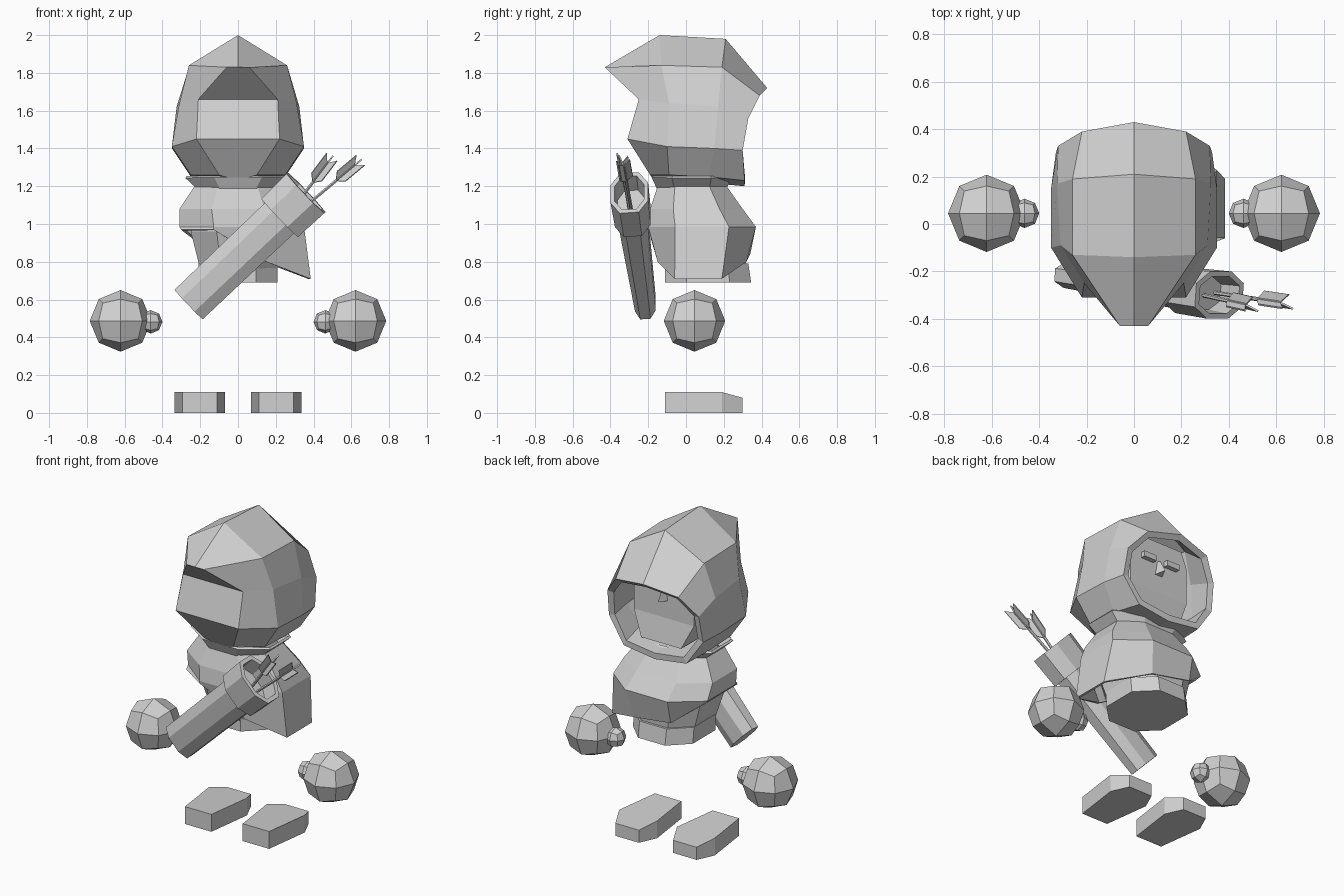
import bpy, bmesh, math
from mathutils import Vector, Matrix

cube = bpy.data.objects.get("Cube")
if cube:
    bpy.data.objects.remove(cube, do_unlink=True)

clay = bpy.data.materials.new("light_grey")
clay.use_nodes = True
GREY = (0.64, 0.64, 0.64, 1)
clay.diffuse_color = GREY
clay.node_tree.nodes["Principled BSDF"].inputs["Base Color"].default_value = GREY


def finish(name, bm):
    bmesh.ops.recalc_face_normals(bm, faces=bm.faces)
    me = bpy.data.meshes.new(name)
    bm.to_mesh(me)
    bm.free()
    me.materials.append(clay)
    ob = bpy.data.objects.new(name, me)
    bpy.context.scene.collection.objects.link(ob)
    return ob


def loft(name, rings, bottom=True, top=True):
    """Skin a list of equal-length closed rings."""
    bm = bmesh.new()
    vs = [[bm.verts.new(p) for p in r] for r in rings]
    n = len(vs[0])
    for a, b in zip(vs, vs[1:]):
        for i in range(n):
            j = (i + 1) % n
            bm.faces.new((a[i], a[j], b[j], b[i]))
    if bottom:
        bm.faces.new(vs[0])
    if top:
        bm.faces.new(vs[-1])
    return finish(name, bm)


def shell(ob, t):
    m = ob.modifiers.new("thickness", 'SOLIDIFY')
    m.thickness = t
    m.offset = -1


def octagon(x0, x1, y0, y1, z, kx=0.45, ky=0.5):
    """Eight-sided ring; z may be one height or eight."""
    xc, yc = (x0 + x1) / 2, (y0 + y1) / 2
    w, h = (x1 - x0) / 2 * kx, (y1 - y0) / 2 * ky
    xy = [(x1, yc - h), (x1, yc + h), (xc + w, y1), (xc - w, y1),
          (x0, yc + h), (x0, yc - h), (xc - w, y0), (xc + w, y0)]
    zs = z if isinstance(z, list) else [z] * 8
    return [(x, y, k) for (x, y), k in zip(xy, zs)]


def box(name, size, loc):
    bm = bmesh.new()
    bmesh.ops.create_cube(bm, size=1, matrix=Matrix.LocRotScale(Vector(loc), None, Vector(size)))
    return finish(name, bm)


# Hood: half rings from the pointed back to the face opening, mirrored
half_rings = [
    [(0, -.43, 1.83), (.06, -.43, 1.83), (.21, -.25, 1.66), (.22, -.31, 1.45), (.10, -.19, 1.26), (0, -.17, 1.23)],
    [(0, -.14, 2.0), (.26, -.13, 1.84), (.31, -.09, 1.64), (.35, -.10, 1.41), (.25, -.09, 1.26), (0, -.09, 1.23)],
    [(0, .21, 1.98), (.26, .19, 1.83), (.325, .17, 1.62), (.35, .15, 1.40), (.25, .12, 1.25), (0, .10, 1.22)],
    [(0, .43, 1.72), (.22, .39, 1.68), (.32, .33, 1.56), (.33, .30, 1.39), (.22, .31, 1.23), (0, .31, 1.20)],
]
bm = bmesh.new()
rings = []
for h in half_rings:
    full = h + [(-x, y, z) for x, y, z in h[-2:0:-1]]
    rings.append([bm.verts.new(p) for p in full])
for a, b in zip(rings, rings[1:]):
    for i in range(10):
        j = (i + 1) % 10
        bm.faces.new((a[i], a[j], b[j], b[i]))
a = rings[0]
for ids in ((9, 0, 1, 2, 8), (8, 2, 3, 7), (7, 3, 4, 5, 6)):
    bm.faces.new([a[i] for i in ids])
shell(finish("hood", bm), 0.04)

# Head inside the hood with brows and nose
loft("head", [[(s * x, y, z) for s, x, y in ((1, w, -.12), (1, w, f), (-1, w, f), (-1, w, -.12))]
              for w, f, z in ((.14, .25, 1.28), (.21, .22, 1.43), (.21, .22, 1.66), (.17, .22, 1.76))])
for side, s in (("left", 1), ("right", -1)):
    box(side + "_brow", (.09, .03, .035), (s * .085, .235, 1.63))
loft("nose", [[(-.03, .21, 1.54), (.03, .21, 1.54), (0, .28, 1.55)],
              [(-.015, .21, 1.63), (.015, .21, 1.63), (0, .235, 1.63)]])

# Collar, torso and lower skirt
shell(loft("collar", [octagon(-.20, .20, -.14, .20, 1.19),
                      octagon(-.27, .27, -.17, .23, 1.255)], False, False), 0.015)
loft("torso", [octagon(-.19, .19, -.10, .31, .72),
               octagon(-.25, .25, -.17, .33, .96),
               octagon(-.24, .24, -.15, .26, 1.08),
               octagon(-.18, .18, -.12, .19, 1.23)])
loft("skirt", [octagon(-.21, .21, -.11, .345, .69),
               octagon(-.21, .21, -.11, .33, .79)])

# Poncho with an uneven hem, longest on one side
hem = [.71, .71, .80, .84, .96, .97, .97, .84]
shell(loft("poncho", [octagon(-.25, .37, -.13, .33, hem)[2:] and
                      [(.385, -.06, .71), (.385, .19, .71), (.13, .32, .80), (-.13, .34, .84),
                       (-.29, .20, .96), (-.30, -.09, .97), (-.13, -.20, .97), (.15, -.15, .80)],
                      octagon(-.31, .35, -.20, .37, .985),
                      octagon(-.31, .31, -.19, .30, 1.08),
                      octagon(-.23, .23, -.15, .215, 1.20)], False, False), 0.015)


# Hands: rounded cubes with a small thumb
def ball(name, loc, r):
    bm = bmesh.new()
    bmesh.ops.create_cube(bm, size=2)
    bmesh.ops.subdivide_edges(bm, edges=bm.edges[:], cuts=1, use_grid_fill=True)
    for v in bm.verts:
        v.co = v.co.normalized() * r + Vector(loc)
    finish(name, bm)


for side, s in (("left", 1), ("right", -1)):
    ball(side + "_hand", (s * .622, .045, .487), .163)
    ball(side + "_thumb", (s * .462, .045, .482), .062)
    # Feet: six-sided wedges with a lowered toe
    outline = [(.11, -.11), (.295, -.11), (.335, .19), (.285, .30), (.12, .30), (.07, .19)]
    loft(side + "_foot", [[(s * x, y, 0) for x, y in outline],
                          [(s * x, y, .08 if y > .25 else .11) for x, y in outline]])

# Quiver: flattened octagonal tube with a wider mouth
P0, P1 = Vector((-.26, -.215, .575)), Vector((.36, -.30, 1.165))
axis = (P1 - P0).normalized()
U = axis.cross(Vector((0, 1, 0))).normalized()
V = axis.cross(U)


def quiver_ring(t, u, v):
    c = P0.lerp(P1, t)
    return [c + U * x + V * y for x, y, _ in octagon(-u, u, -v, v, 0)]


loft("quiver_body", [quiver_ring(0, .108, .055), quiver_ring(.85, .112, .08)])
loft("quiver_mouth", [quiver_ring(.78, .14, .095), quiver_ring(1, .145, .10),
                      quiver_ring(1, .12, .078), quiver_ring(.88, .115, .072)])


# Arrows: thin shaft with three swept feathers
def arrow(name, a, b):
    a, b = Vector(a), Vector(b)
    d = (b - a).normalized()
    u = d.cross(Vector((0, 1, 0))).normalized()
    v = d.cross(u)
    spokes = [u * math.cos(k * math.tau / 6 + .5) + v * math.sin(k * math.tau / 6 + .5) for k in range(6)]
    loft(name + "_shaft", [[p + s * .009 for s in spokes] for p in (a, b - d * .03)])
    for i in range(3):
        s = spokes[2 * i]
        n = d.cross(s) * .004
        prof = [(-.16, 0), (-.12, .04), (.015, .04), (-.03, 0)]
        pts = [b + d * t + s * r for t, r in prof]
        loft(f"{name}_feather_{i + 1}", [[p - n for p in pts], [p + n for p in pts]])


arrow("upper_arrow", (.29, -.30, 1.08), (.49, -.345, 1.345))
arrow("lower_arrow", (.34, -.29, 1.08), (.64, -.335, 1.33))
